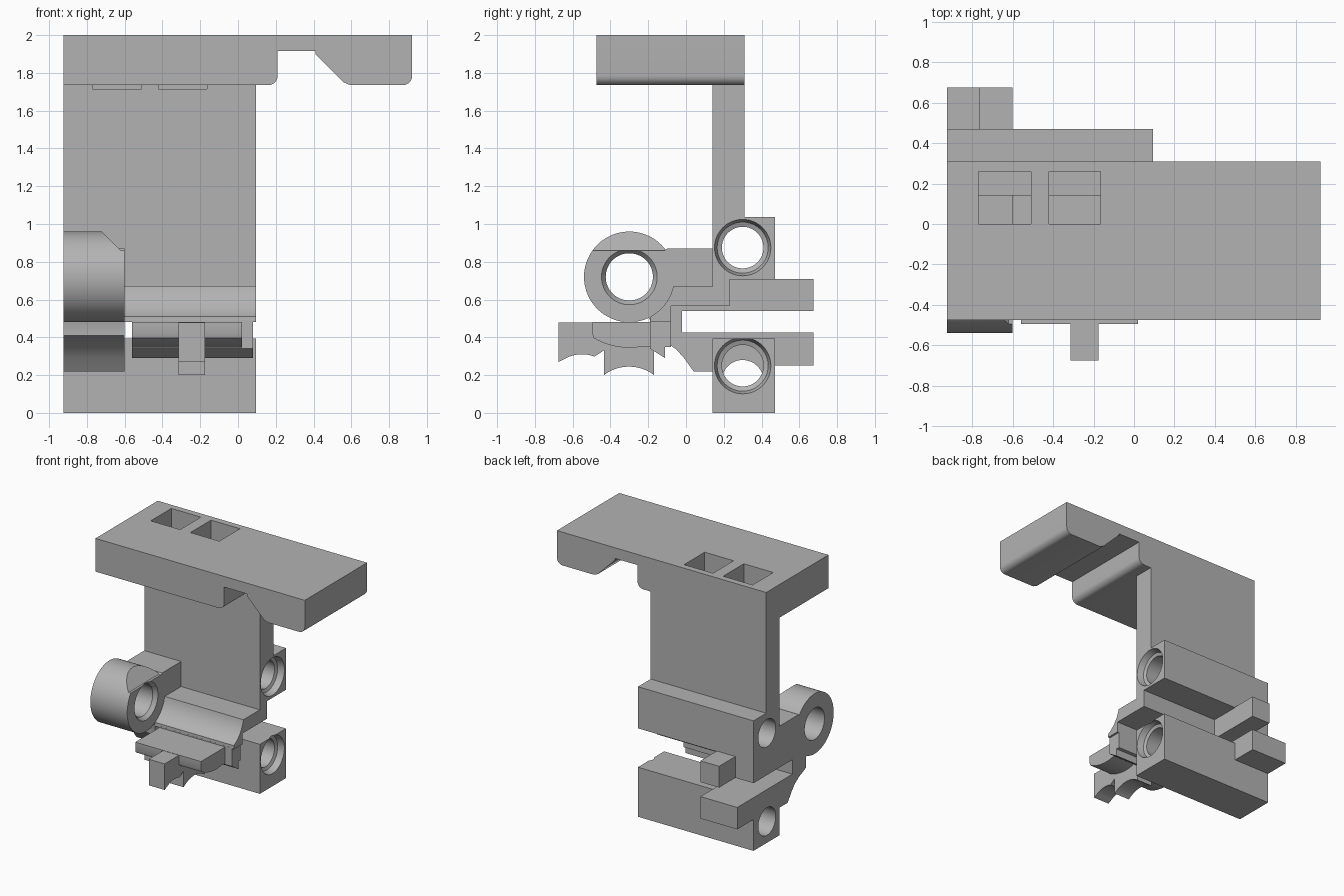
import bpy, bmesh, math
from mathutils import Vector

cube = bpy.data.objects.get("Cube")
if cube:
    bpy.data.objects.remove(cube, do_unlink=True)

grey = bpy.data.materials.new("plain grey")
grey.use_nodes = True
COLOUR = (0.45, 0.45, 0.45, 1)
grey.diffuse_color = COLOUR
grey.node_tree.nodes["Principled BSDF"].inputs["Base Color"].default_value = COLOUR

LEFT, SPLIT, RIGHT = -0.925, -0.6, 0.095   # ends of the carriage along x


def finish(name, bm):
    bmesh.ops.recalc_face_normals(bm, faces=bm.faces)
    mesh = bpy.data.meshes.new(name)
    bm.to_mesh(mesh)
    bm.free()
    mesh.materials.append(grey)
    ob = bpy.data.objects.new(name, mesh)
    bpy.context.collection.objects.link(ob)
    return ob


def prism(name, pts, lo, hi, axis="x"):
    """Extrude a (y, z) profile along x, or an (x, z) profile along y."""
    bm = bmesh.new()
    if axis == "x":
        verts = [bm.verts.new((lo, a, b)) for a, b in pts]
        step = Vector((hi - lo, 0, 0))
    else:
        verts = [bm.verts.new((a, lo, b)) for a, b in pts]
        step = Vector((0, hi - lo, 0))
    face = bm.faces.new(verts)
    new = bmesh.ops.extrude_face_region(bm, geom=[face])["geom"]
    bmesh.ops.translate(bm, vec=step, verts=[v for v in new if isinstance(v, bmesh.types.BMVert)])
    return finish(name, bm)


def box(name, x, y, z):
    return prism(name, [(y[0], z[0]), (y[1], z[0]), (y[1], z[1]), (y[0], z[1])], *x)


def arc(cy, cz, r, a0, a1, n=12):
    angles = [math.radians(a0 + (a1 - a0) * i / n) for i in range(n + 1)]
    return [(cy + r * math.cos(a), cz + r * math.sin(a)) for a in angles]


def rod(name, centre, profile):
    """Turn a list of (x, radius) around an x-parallel axis."""
    bm = bmesh.new()
    rings = [[bm.verts.new((x, y, z)) for y, z in arc(*centre, r, 0, 360, 64)[:-1]]
             for x, r in profile]
    for a, b in zip(rings, rings[1:]):
        for i in range(64):
            j = (i + 1) % 64
            bm.faces.new((a[i], a[j], b[j], b[i]))
    bm.faces.new(rings[0])
    bm.faces.new(rings[-1])
    return finish(name, bm)


def cut(ob, cutters):
    for c in cutters:
        mod = ob.modifiers.new("cut", "BOOLEAN")
        mod.operation, mod.solver, mod.object = "DIFFERENCE", "EXACT", c
    bpy.context.view_layer.update()
    mesh = bpy.data.meshes.new_from_object(
        ob.evaluated_get(bpy.context.evaluated_depsgraph_get()))
    ob.modifiers.clear()
    ob.data = mesh


# Cutters: pockets, rod bores, clamp bore and clamp bevel
pockets = [box("pocket_cutter", x, (0, 0.26), (1.715, 2.1))
           for x in ((-0.77, -0.51), (-0.42, -0.165))]
flare = [(RIGHT - 0.06, 0.11), (RIGHT - 0.05, 0.135), (RIGHT + 0.01, 0.152)]
upper_bore = rod("upper_bore_cutter", (0.3, 0.875), [(-1, 0.11)] + flare)
lower_bore = rod("lower_bore_cutter", (0.3, 0.25), [(SPLIT, 0.11)] + flare)
offset_bore = rod("offset_bore_cutter", (0.3, 0.17), [(-1, 0.11), (SPLIT + 0.01, 0.11)])
clamp_bore = rod("clamp_bore_cutter", (-0.3, 0.72),
                 [(-1, 0.125), (SPLIT - 0.03, 0.125), (SPLIT + 0.01, 0.155)])
clamp_bevel = prism("clamp_bevel_cutter",
                    [(-0.74, 0.98), (-0.62, 0.86), (-0.5, 0.86), (-0.5, 1)], -0.6, -0.1, "y")
cutters = pockets + [upper_bore, lower_bore, offset_bore, clamp_bore, clamp_bevel]

# Top plate with the stepped notch and rounded lower corners
plate_pts = [(LEFT, 1.735), *arc(0.16, 1.785, 0.05, -90, 0, 8), (0.21, 1.915),
             (0.41, 1.915), (0.41, 1.9), (0.56, 1.75), (0.595, 1.735),
             *arc(0.872, 1.785, 0.05, -90, 0, 8), (0.922, 2), (LEFT, 2)]
top_plate = prism("top_plate", plate_pts, -0.475, 0.31, "y")
cut(top_plate, pockets)

# Upright wall together with the upper rod holder
wall = prism("back_wall", [(0.14, 0.565), (0.23, 0.565), (0.23, 0.705), (0.47, 0.705),
                           (0.47, 1.037), (0.31, 1.037), (0.31, 1.74), (0.14, 1.74)],
             LEFT, RIGHT)
cut(wall, pockets + [upper_bore])

# Lower rod holder
lower_block = box("lower_rod_holder", (LEFT, RIGHT), (0.14, 0.47), (0, 0.395))
cut(lower_block, [lower_bore, offset_bore])

# Side bracket with the belt slot, and the round clamp it carries
bracket = prism("side_bracket", [(0.15, 0.87), (-0.1, 0.87), (-0.3, 0.72), (-0.19, 0.49),
                                 (-0.19, 0.41), (-0.1, 0.37), (-0.05, 0.335), (-0.01, 0.29),
                                 (0.04, 0.22), (0.15, 0.22), (0.15, 0.425), (-0.02, 0.425),
                                 (-0.02, 0.54), (0.15, 0.54)], LEFT, SPLIT)
cut(bracket, [clamp_bore])
clamp = rod("round_clamp", (-0.3, 0.72), [(LEFT, 0.24), (SPLIT, 0.24)])
cut(clamp, [clamp_bore, clamp_bevel])

# Slot jaws and their rear tabs
box("upper_jaw", (LEFT, SPLIT), (0.14, 0.47), (0.54, 0.71))
box("upper_tab", (-0.765, SPLIT), (0.46, 0.675), (0.54, 0.71))
box("lower_jaw", (LEFT, SPLIT), (0.14, 0.47), (0.39, 0.425))
box("lower_tab", (LEFT, SPLIT), (0.46, 0.675), (0.25, 0.425))

# Front arm with its hollow upper face, and the leg below it
prism("front_arm", [(0.15, 0.67), *arc(-0.3, 0.72, 0.238, -12, -62), (-0.19, 0.48),
                    (-0.08, 0.48), (-0.08, 0.565), (0.15, 0.565)], SPLIT, RIGHT)
prism("front_leg", [(-0.19, 0.48), (-0.19, 0.34), (-0.11, 0.29), (-0.11, 0.35),
                    (-0.08, 0.35), (-0.08, 0.49), (-0.19, 0.49)], -0.56, 0.08)

# Front shelf with a curved underside, and the scalloped rib beneath it
prism("front_shelf", [(-0.18, 0.48), (-0.495, 0.48), (-0.495, 0.415),
                      *arc(-0.3, 0.72, 0.375, 240, 290), (-0.18, 0.35)], -0.56, 0.02)
prism("scalloped_rib", [(-0.18, 0.478), (-0.675, 0.478), (-0.675, 0.27),
                        *arc(-0.55, 0.12, 0.19, 120, 70), (-0.435, 0.33), (-0.435, 0.2),
                        *arc(-0.302, 0.025, 0.22, 127, 53), (-0.17, 0.34)], -0.315, -0.175)

for c in cutters:
    bpy.data.objects.remove(c, do_unlink=True)

# Smooth round surfaces, keep edges sharp
bpy.ops.object.select_all(action="DESELECT")
for ob in bpy.context.scene.objects:
    if ob.type == "MESH":
        ob.select_set(True)
        bpy.context.view_layer.objects.active = ob
bpy.ops.object.shade_smooth_by_angle(angle=math.radians(30))
